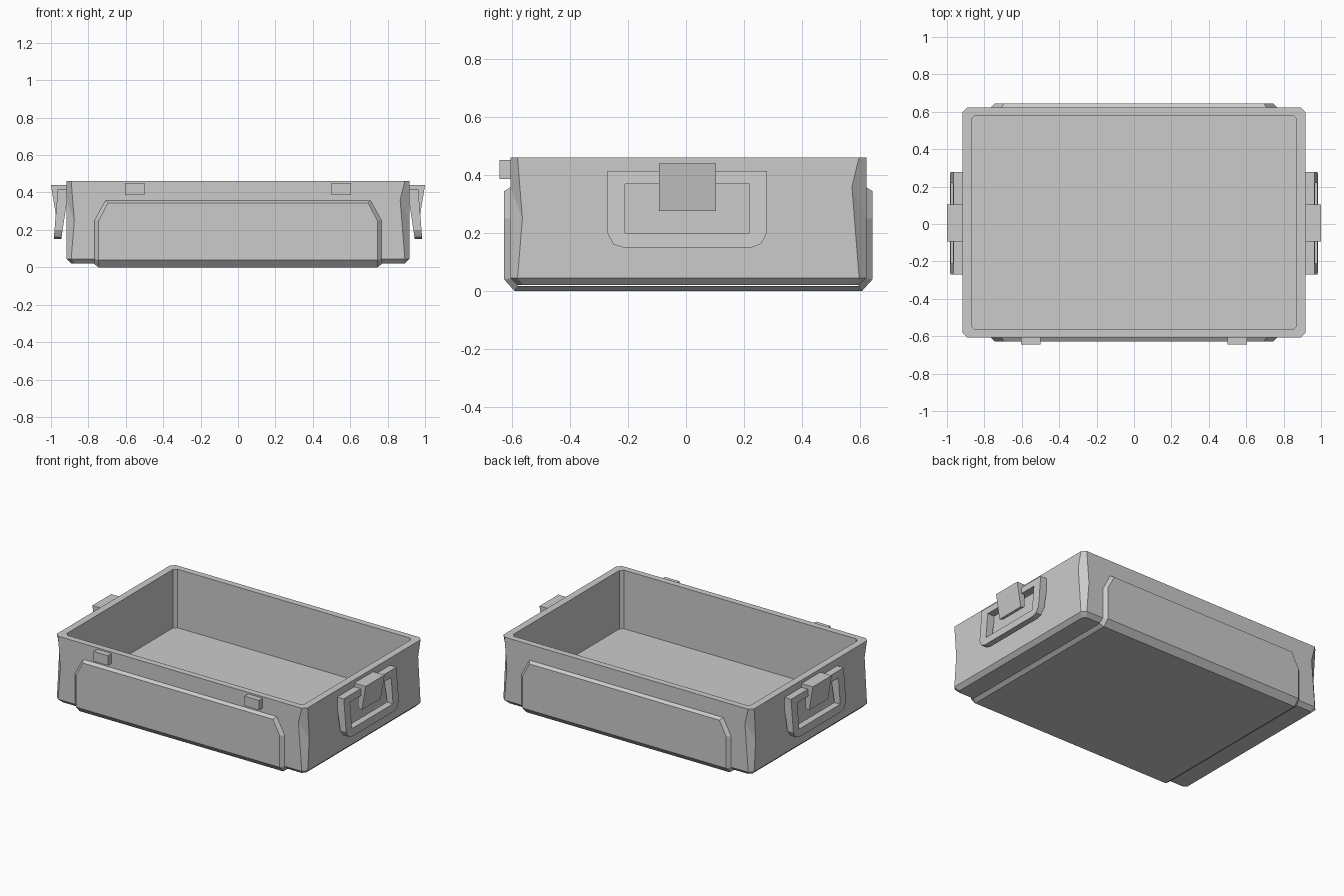
import bpy, bmesh

if "Cube" in bpy.data.objects:
    bpy.data.objects.remove(bpy.data.objects["Cube"])

YC = 0.008            # body centre in y
HX, HY = 0.917, 0.615  # body half sizes


def make(name, verts, faces):
    bm = bmesh.new()
    vs = [bm.verts.new(v) for v in verts]
    for f in faces:
        bm.faces.new([vs[i] for i in f])
    bmesh.ops.remove_doubles(bm, verts=bm.verts, dist=1e-5)
    bmesh.ops.recalc_face_normals(bm, faces=bm.faces)
    me = bpy.data.meshes.new(name)
    bm.to_mesh(me)
    bm.free()
    ob = bpy.data.objects.new(name, me)
    bpy.context.collection.objects.link(ob)
    return ob


def ring(hx, hy, z_start, c_start, z_end=None, c_end=None):
    """Counter-clockwise chamfered rectangle; each side has a start and an end point."""
    z_end = z_start if z_end is None else z_end
    c_end = c_start if c_end is None else c_end
    pts = []
    for sx, sy, dx, dy in ((-1, -1, 1, 0), (1, -1, 0, 1), (1, 1, -1, 0), (-1, 1, 0, -1)):
        ex, ey = (-sx, sy) if dx else (sx, -sy)
        pts.append((sx * hx + dx * c_start, YC + sy * hy + dy * c_start, z_start))
        pts.append((ex * hx - dx * c_end, YC + ey * hy - dy * c_end, z_end))
    return pts


def bridge(n, rows):
    return [(r * n + i, r * n + (i + 1) % n, (r + 1) * n + (i + 1) % n, (r + 1) * n + i)
            for r in range(rows - 1) for i in range(n)]


# open tray: outside wall with pinched corners, rim, inside wall, floor
rings = [
    ring(HX - 0.025, HY - 0.025, 0.02, 0.02),
    ring(HX, HY, 0.045, 0.025),
    ring(HX, HY, 0.25, 0.042, 0.36, 0.05),
    ring(HX, HY, 0.462, 0.025),
    ring(0.87, 0.573, 0.462, 0.02),
    ring(0.87, 0.573, 0.075, 0.02),
]
verts = [p for r in rings for p in r]
make("tray_body", verts,
     bridge(8, 6) + [tuple(range(7, -1, -1)), tuple(range(40, 48))])

# raised band running down the front, under the base and up the back
half = [  # (outer x, y, z), (inner x, y, z)
    ((0.71, 0.612, 0.36), (0.695, 0.636, 0.345)),
    ((0.77, 0.612, 0.25), (0.745, 0.636, 0.25)),
    ((0.77, 0.612, 0.045), (0.745, 0.636, 0.04)),
    ((0.77, 0.588, 0.018), (0.745, 0.600, 0.0)),
]
stations = [(-1, s) for s in half] + [(1, s) for s in reversed(half)]
verts = []
for sy, (o, i) in stations:
    for sx, p in ((-1, o), (-1, i), (1, i), (1, o)):
        verts.append((sx * p[0], YC + sy * p[1], p[2]))
faces = [(k * 4 + j, k * 4 + j + 1, k * 4 + j + 5, k * 4 + j + 4)
         for k in range(7) for j in range(3)]
faces += [(0, 1, 2, 3), (28, 29, 30, 31)]
make("wrap_panel", verts, faces)


def prism(name, profile, y0, y1):
    """Extrude an x-z profile along y."""
    n = len(profile)
    verts = [(x, y, z) for y in (y0, y1) for x, z in profile]
    return make(name, verts, bridge(n, 2) + [tuple(range(n)), tuple(range(n, 2 * n))])


# side handles: slanted loop and the clasp holding it
right = [(0.275, 0.415), (0.275, 0.20), (0.255, 0.162), (0.22, 0.15)]
hole = [(0.215, 0.37), (0.215, 0.20), (0.215, 0.20), (0.215, 0.20)]


def full(p):
    return p + [(-y, z) for y, z in reversed(p)]


def out_x(z):
    return 0.985 - (z - 0.15) * 0.08


def in_x(z):
    return 0.945 - (z - 0.15) * 0.15


for side, s in (("left", -1), ("right", 1)):
    loops = [(full(right), in_x), (full(right), out_x), (full(hole), out_x), (full(hole), in_x),
             (full(right), in_x)]
    verts = [(s * fx(z), y + 0.004, z) for loop, fx in loops for y, z in loop]
    bm_faces = bridge(8, 5)
    # skip quads that collapse between repeated hole corners
    same = lambda f: len({tuple(round(c, 5) for c in verts[i]) for i in f})
    clean = []
    for f in bm_faces:
        if same(f) == 4:
            clean.append(f)
        elif same(f) == 3:
            seen, g = set(), []
            for i in f:
                if verts[i] not in seen:
                    seen.add(verts[i])
                    g.append(i)
            clean.append(tuple(g))
    make(side + "_handle", verts, clean)
    clasp = [(0.91, 0.44), (1.0, 0.44), (0.973, 0.277), (0.945, 0.285), (0.945, 0.40), (0.91, 0.40)]
    prism(side + "_clasp", [(s * x, z) for x, z in clasp], -0.094, 0.103)
    # small catch on the front rim
    a, b = s * 0.5, s * 0.605
    prism(side + "_front_catch", [(a, 0.387), (b, 0.387), (b, 0.452), (a, 0.452)], -0.645, -0.60)
